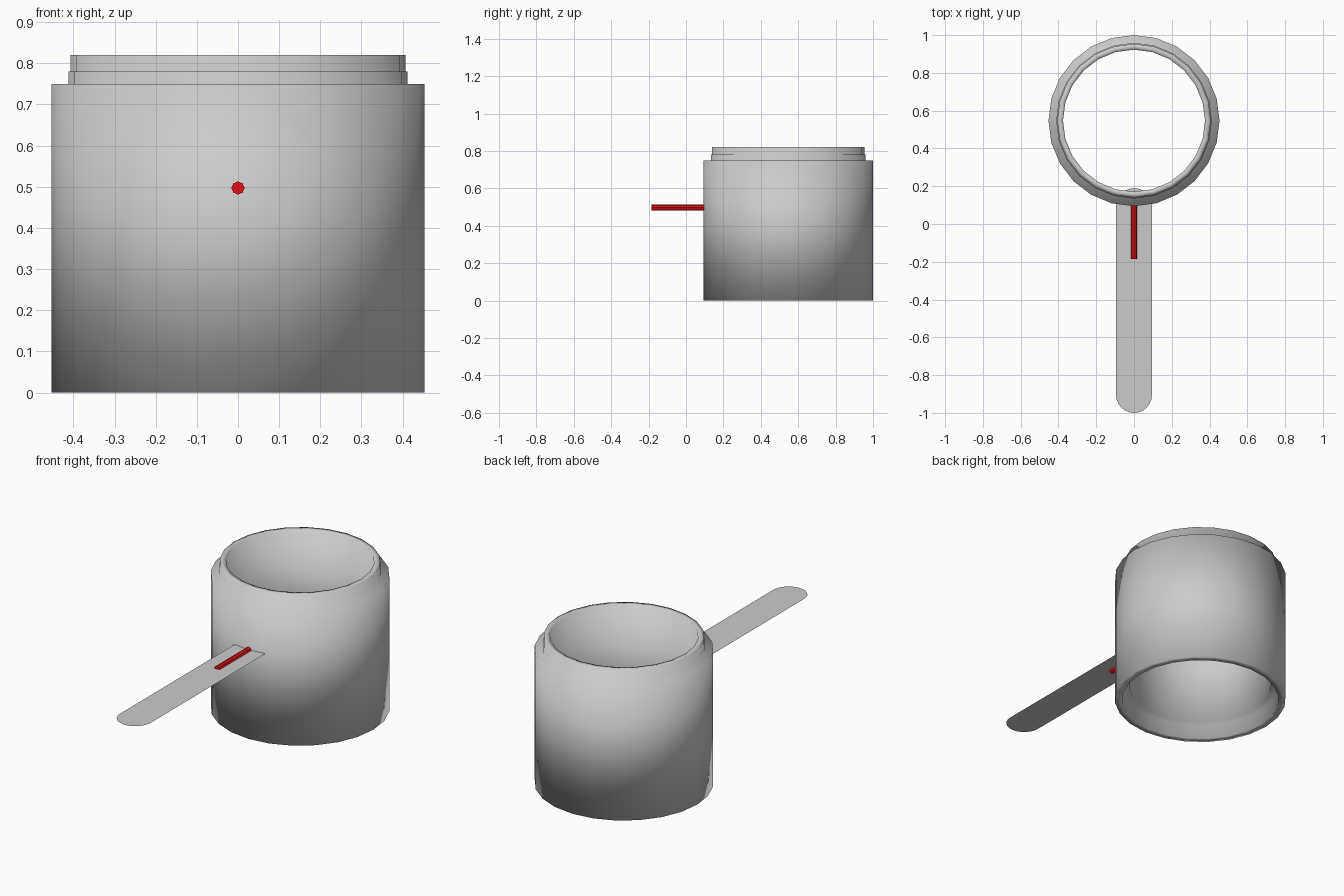
import bpy
import bmesh
import math

if "Cube" in bpy.data.objects:
    bpy.data.objects.remove(bpy.data.objects["Cube"], do_unlink=True)

SIDES = 24
BODY_Y = 0.547
ARM_Z = 0.497


def material(name, colour):
    mat = bpy.data.materials.new(name)
    mat.use_nodes = True
    mat.diffuse_color = colour
    mat.node_tree.nodes["Principled BSDF"].inputs["Base Color"].default_value = colour
    return mat


def add_object(name, bm, mat, location, smooth):
    bmesh.ops.recalc_face_normals(bm, faces=bm.faces)
    mesh = bpy.data.meshes.new(name)
    bm.to_mesh(mesh)
    bm.free()
    mesh.materials.append(mat)
    for face in mesh.polygons:
        face.use_smooth = smooth
    obj = bpy.data.objects.new(name, mesh)
    obj.location = location
    bpy.context.scene.collection.objects.link(obj)
    return obj


def lathe(profile):
    """Turn a closed (radius, height) profile around the z axis."""
    bm = bmesh.new()
    rings = []
    for radius, height in profile:
        ring = []
        for i in range(SIDES):
            a = math.tau * i / SIDES
            ring.append(bm.verts.new((radius * math.cos(a), radius * math.sin(a), height)))
        rings.append(ring)
    for k, low in enumerate(rings):
        high = rings[(k + 1) % len(rings)]
        for i in range(SIDES):
            j = (i + 1) % SIDES
            bm.faces.new((low[i], low[j], high[j], high[i]))
    return bm


grey = material("light grey", (0.6, 0.6, 0.6, 1))
red = material("red", (0.8, 0.005, 0.008, 1))

# Open tube with a stepped lip on top and a matching recess underneath
profile = [(0.453, 0), (0.453, 0.75), (0.412, 0.75), (0.412, 0.78),
           (0.407, 0.78), (0.407, 0.82), (0.376, 0.82),
           (0.376, 0.08), (0.415, 0.08), (0.415, 0)]
add_object("tube_body", lathe(profile), grey, (0, BODY_Y, 0), True)

# Thin flat arm with rounded ends
bm = bmesh.new()
radius, steps = 0.095, 12
outline = []
for centre, start in ((0.095, 0), (-0.905, math.pi)):
    for i in range(steps + 1):
        a = start + math.pi * i / steps
        outline.append(bm.verts.new((radius * math.cos(a), centre + radius * math.sin(a), 0)))
bm.faces.new(outline)
add_object("flat_arm", bm, grey, (0, 0, ARM_Z), False)

# Red pin running out along the arm
bm = bmesh.new()
bmesh.ops.create_cone(bm, cap_ends=True, segments=8, radius1=0.016, radius2=0.016, depth=0.3)
pin = add_object("red_pin", bm, red, (0, -0.035, ARM_Z), False)
pin.rotation_euler = (math.pi / 2, 0, math.pi / 8)
pin.rotation_euler = (math.pi / 2, 0, 0)
